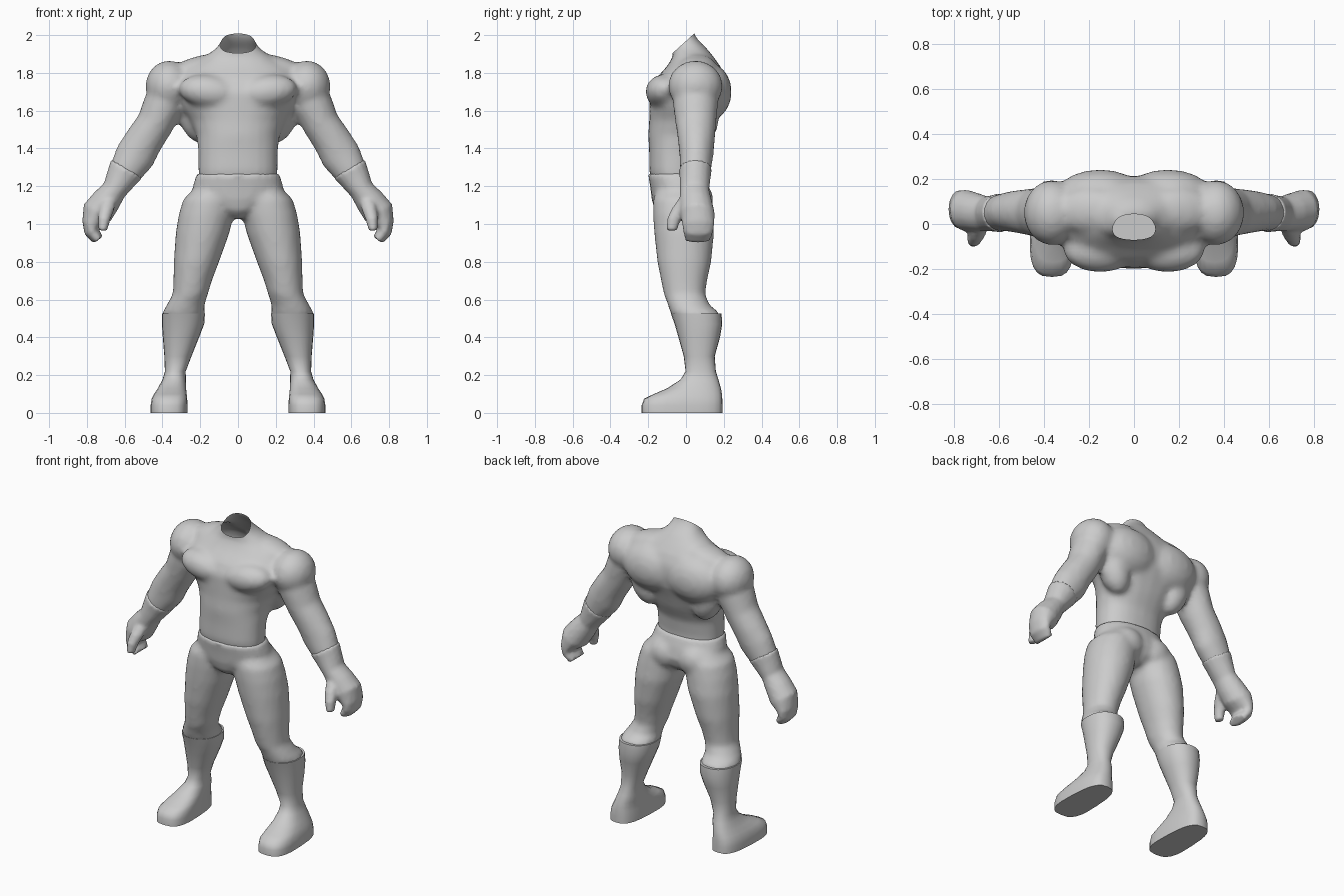
import bpy, bmesh, math
from mathutils import Vector, Matrix

if "Cube" in bpy.data.objects:
    bpy.data.objects.remove(bpy.data.objects["Cube"])

grey = bpy.data.materials.new("light_grey")
grey.diffuse_color = (0.6, 0.6, 0.6, 1)
grey.use_nodes = True
grey.node_tree.nodes["Principled BSDF"].inputs["Base Color"].default_value = grey.diffuse_color


def power(v, e):
    return math.copysign(abs(v) ** (2 / e), v)


def flat_ring(z, cx, rx, y0, y1, e=2.2, taper=0.0, n=24):
    """Horizontal superellipse; a positive taper widens the back."""
    pts = []
    for i in range(n):
        a = 2 * math.pi * i / n
        c, s = power(math.cos(a), e), power(math.sin(a), e)
        pts.append(Vector((cx + rx * c * (1 + taper * s), (y0 + y1) / 2 + (y1 - y0) / 2 * s, z)))
    return pts


def limb_rings(path, n=16):
    """Path of (x, y, z, half width, half depth); rings stand across the path."""
    rings = []
    for i, (x, y, z, w, d) in enumerate(path):
        a, b = path[max(i - 1, 0)], path[min(i + 1, len(path) - 1)]
        t = Vector((b[0] - a[0], 0, b[2] - a[2])).normalized()
        u = Vector((-t.z, 0, t.x))
        rings.append([Vector((x, y, z)) + u * w * math.cos(k * 2 * math.pi / n)
                      + Vector((0, d * math.sin(k * 2 * math.pi / n), 0)) for k in range(n)])
    return rings


def loft(bm, rings, side=1):
    rows = [[bm.verts.new((p.x * side, p.y, p.z)) for p in r] for r in rings]
    n = len(rows[0])
    for a, b in zip(rows, rows[1:]):
        for i in range(n):
            bm.faces.new((a[i], a[(i + 1) % n], b[(i + 1) % n], b[i]))
    bm.faces.new(rows[0])
    bm.faces.new(rows[-1])


def muscle(bm, centre, radii, side=1, tilt=0):
    m = (Matrix.Translation((centre[0] * side, centre[1], centre[2]))
         @ Matrix.Rotation(math.radians(tilt * side), 4, 'Y') @ Matrix.Diagonal((*radii, 1)))
    bmesh.ops.create_uvsphere(bm, u_segments=20, v_segments=12, radius=1, matrix=m)


def finish(bm, name, voxel=0, smooth=3, angle=60):
    """Make the object; with a voxel size, fuse the overlapping masses into one skin."""
    bmesh.ops.recalc_face_normals(bm, faces=bm.faces[:])
    me = bpy.data.meshes.new(name)
    bm.to_mesh(me)
    bm.free()
    me.materials.append(grey)
    ob = bpy.data.objects.new(name, me)
    bpy.context.collection.objects.link(ob)
    bpy.ops.object.select_all(action='DESELECT')
    ob.select_set(True)
    bpy.context.view_layer.objects.active = ob
    if voxel:
        r = ob.modifiers.new("fuse", 'REMESH')
        r.mode, r.voxel_size = 'VOXEL', voxel
        s = ob.modifiers.new("soften", 'SMOOTH')
        s.factor, s.iterations = 0.5, smooth
        bpy.ops.object.convert(target='MESH')
    bpy.ops.object.shade_smooth_by_angle(angle=math.radians(angle))
    return ob


# Upper body: trunk and neck
bm = bmesh.new()
trunk = [(1.20, .205, -.175, .08, 0), (1.28, .21, -.195, .08, 0), (1.38, .21, -.195, .095, 0),
         (1.47, .22, -.20, .14, .06), (1.55, .255, -.195, .17, .15), (1.62, .30, -.195, .20, .1),
         (1.70, .33, -.195, .215, .05), (1.77, .33, -.16, .21, .05), (1.83, .27, -.105, .185, 0),
         (1.88, .185, -.072, .15, 0), (1.93, .115, -.07, .11, 0), (1.97, .088, -.07, .068, 0),
         (2.01, .08, -.07, .04, 0), (2.07, .08, -.07, .04, 0)]
loft(bm, [flat_ring(z, 0, rx, y0, y1, 2.3, t) for z, rx, y0, y1, t in trunk])
upper_arm = [(.36, .05, 1.74, .09, .12), (.395, .05, 1.63, .108, .12), (.44, .052, 1.53, .099, .108),
             (.50, .055, 1.44, .102, .098), (.545, .055, 1.36, .108, .09), (.595, .05, 1.28, .09, .082),
             (.615, .05, 1.25, .075, .075)]
for side in (1, -1):
    loft(bm, limb_rings(upper_arm), side)
    muscle(bm, (.365, .05, 1.73), (.125, .145, .135), side)          # shoulder
    muscle(bm, (.15, -.115, 1.70), (.165, .10, .09), side, -8)       # chest
    muscle(bm, (.15, .125, 1.70), (.20, .117, .15), side)            # shoulder blade
    muscle(bm, (.225, .085, 1.57), (.09, .09, .15), side, 20)        # flank
    muscle(bm, (.20, .06, 1.83), (.17, .10, .06), side, 14)          # trapezius
body = finish(bm, "upper_body", .018, 4)

# Slanted open neck
bm = bmesh.new()
bm.from_mesh(body.data)
bmesh.ops.bisect_plane(bm, geom=bm.verts[:] + bm.edges[:] + bm.faces[:], dist=1e-5,
                       plane_co=(0, -.065, 1.91), plane_no=(0, -.67, .74), clear_outer=True)
bm.to_mesh(body.data)
bm.free()

# Trousers: pelvis, seat and legs
bm = bmesh.new()
pelvis = [(1.27, .218, -.202, .09), (1.20, .24, -.19, .115), (1.13, .235, -.182, .13),
          (1.07, .13, -.165, .11), (1.03, .04, -.12, .06)]
loft(bm, [flat_ring(z, 0, rx, y0, y1) for z, rx, y0, y1 in pelvis])
leg = [(1.20, .12, .10, -.15, .10), (1.13, .15, .14, -.175, .13), (1.05, .168, .146, -.175, .14),
       (.95, .188, .142, -.168, .148), (.80, .22, .12, -.152, .134), (.70, .24, .102, -.132, .112),
       (.63, .252, .093, -.118, .102), (.57, .278, .10, -.095, .125), (.53, .288, .113, -.083, .178),
       (.49, .289, .106, -.06, .175)]
for side in (1, -1):
    loft(bm, [flat_ring(z, cx, rx, y0, y1, 2.1) for z, cx, rx, y0, y1 in leg], side)
    muscle(bm, (.10, .05, 1.13), (.11, .095, .10), side)             # seat
finish(bm, "trousers", .018, 3)

# Boots and gloves
boot = [(.525, .289, .114, -.08, .188, 2.2, 0), (.47, .291, .112, -.06, .192, 2.2, 0),
        (.40, .302, .096, -.04, .18, 2.2, 0), (.30, .318, .072, -.012, .152, 2.2, 0),
        (.22, .332, .055, -.002, .158, 2.2, 0), (.175, .338, .062, -.03, .172, 2.3, 0),
        (.13, .35, .075, -.10, .185, 2.4, -.08), (.10, .358, .085, -.17, .19, 2.6, -.12),
        (.075, .363, .092, -.222, .192, 2.9, -.12), (.04, .365, .096, -.235, .193, 3, -.1),
        (0, .365, .096, -.235, .193, 3, -.1)]
hand = [(.588, .05, 1.295, .097, .088), (.62, .048, 1.24, .082, .082), (.655, .045, 1.18, .066, .078),
        (.70, .052, 1.12, .078, .086), (.745, .06, 1.06, .084, .092), (.775, .065, 1.00, .052, .086),
        (.775, .065, .96, .04, .08), (.74, .062, .915, .03, .068)]
thumb = [(.68, .0, 1.13, .04, .04), (.695, -.035, 1.08, .04, .042), (.708, -.062, 1.03, .034, .038),
         (.716, -.076, .965, .024, .028)]
for side, word in ((1, "left"), (-1, "right")):
    bm = bmesh.new()
    loft(bm, [flat_ring(*r) for r in boot], side)
    finish(bm, word + "_boot", angle=50)
    bm = bmesh.new()
    loft(bm, limb_rings(hand), side)
    loft(bm, limb_rings(thumb, 10), side)
    finish(bm, word + "_glove", .012, 2)
